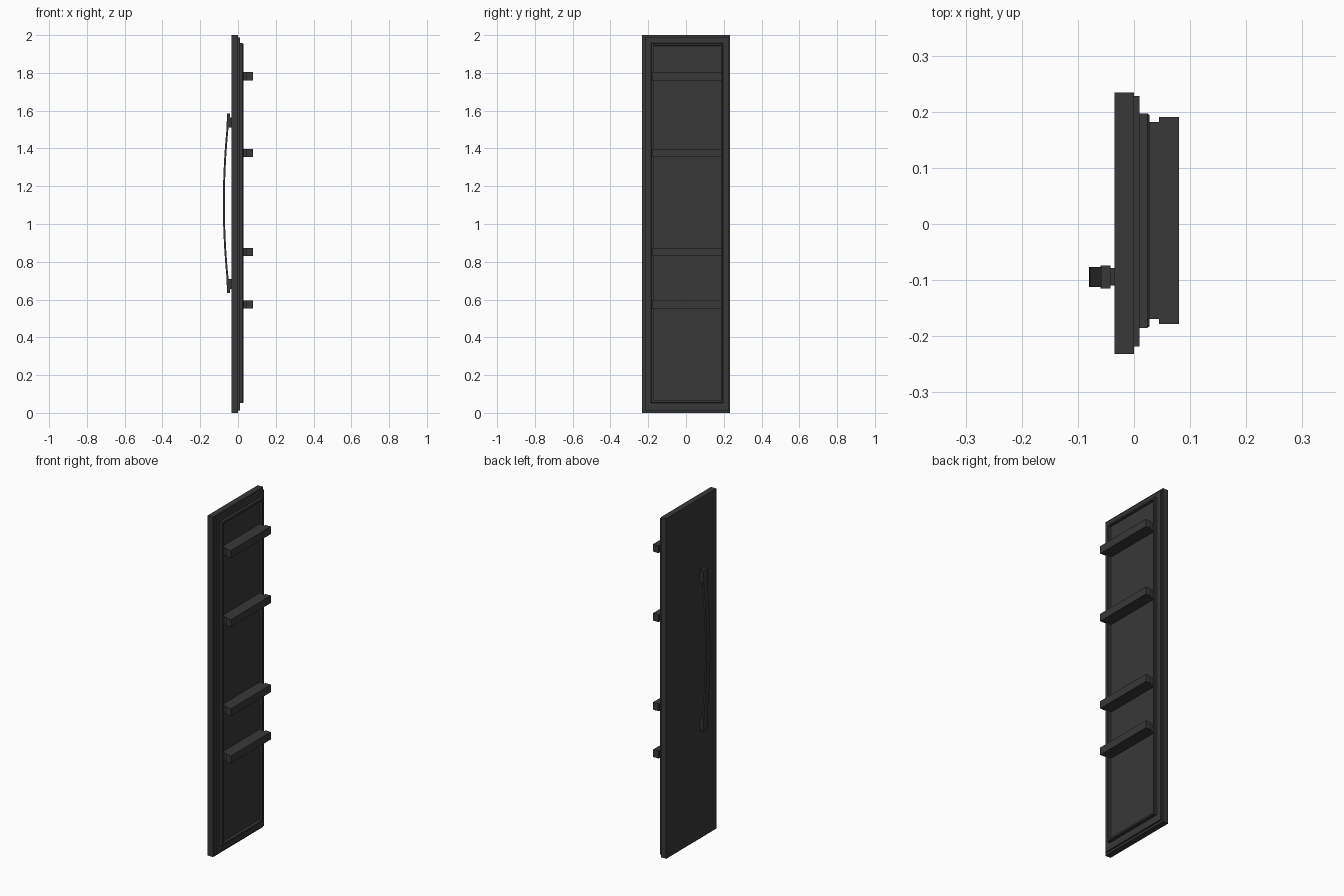
import bpy, bmesh, math

if "Cube" in bpy.data.objects:
    bpy.data.objects.remove(bpy.data.objects["Cube"])

dark = bpy.data.materials.new("dark_grey")
dark.diffuse_color = (0.04, 0.04, 0.04, 1)
dark.use_nodes = True
dark.node_tree.nodes["Principled BSDF"].inputs["Base Color"].default_value = dark.diffuse_color


def finish(name, bm):
    bmesh.ops.recalc_face_normals(bm, faces=bm.faces)
    me = bpy.data.meshes.new(name)
    bm.to_mesh(me)
    bm.free()
    me.materials.append(dark)
    ob = bpy.data.objects.new(name, me)
    bpy.context.collection.objects.link(ob)
    return ob


def stack(name, loops):
    """Rectangular loops (x, y0, y1, z0, z1) bridged along x and capped."""
    bm = bmesh.new()
    rings = [[bm.verts.new((x, y, z)) for y, z in
              ((y0, z0), (y1, z0), (y1, z1), (y0, z1))]
             for x, y0, y1, z0, z1 in loops]
    for a, b in zip(rings, rings[1:]):
        for i in range(4):
            j = (i + 1) % 4
            bm.faces.new((a[i], a[j], b[j], b[i]))
    bm.faces.new(rings[0])
    bm.faces.new(rings[-1])
    return finish(name, bm)


def extrude_profile(name, pts, y0, y1):
    """Profile in the xz plane, extruded along y."""
    bm = bmesh.new()
    f = bm.faces.new([bm.verts.new((x, y0, z)) for x, z in pts])
    r = bmesh.ops.extrude_face_region(bm, geom=[f])
    vs = [v for v in r["geom"] if isinstance(v, bmesh.types.BMVert)]
    bmesh.ops.translate(bm, vec=(0, y1 - y0, 0), verts=vs)
    return finish(name, bm)


# outer door panel
stack("door_panel", [(-0.035, -0.232, 0.234, 0, 2), (0, -0.232, 0.234, 0, 2)])

# seal and raised inner liner with a recessed centre
stack("door_seal", [(0, -0.218, 0.228, 0.012, 1.988),
                    (0.010, -0.218, 0.228, 0.012, 1.988)])
stack("inner_liner", [(0.009, -0.185, 0.197, 0.052, 1.957),
                      (0.024, -0.185, 0.197, 0.052, 1.957),
                      (0.028, -0.182, 0.194, 0.055, 1.954),
                      (0.028, -0.172, 0.185, 0.065, 1.944),
                      (0.012, -0.171, 0.184, 0.066, 1.943)])

# door shelves: a narrow root inside the recess and a wider front
for i, z in enumerate((0.552, 0.830, 1.354, 1.760)):
    t = z + 0.044
    stack(f"door_shelf_{i + 1}", [(0.012, -0.169, 0.182, z, t),
                                  (0.045, -0.169, 0.182, z, t),
                                  (0.045, -0.178, 0.191, z, t),
                                  (0.080, -0.178, 0.191, z, t)])

# bowed handle bar
mid, half, n = 1.11, 0.475, 16
curve = [(-0.080 + 0.028 * (t / n * 2 - 1) ** 2, mid + half * (t / n * 2 - 1))
         for t in range(n + 1)]
bar = curve + [(x + 0.010, z) for x, z in reversed(curve)]
extrude_profile("handle_bar", bar, -0.112, -0.077).data.shade_smooth()
bpy.context.view_layer.objects.active = bpy.data.objects["handle_bar"]
bpy.data.objects["handle_bar"].select_set(True)
bpy.ops.object.shade_smooth_by_angle(angle=math.radians(30))

# handle end brackets and their mounting feet, mirrored top and bottom
for side, label in ((1, "top"), (-1, "bottom")):
    block = [(-0.059, 0.475), (-0.042, 0.475), (-0.042, 0.40), (-0.060, 0.40)]
    foot = [(-0.044, 0.455), (-0.034, 0.455), (-0.034, 0.40), (-0.044, 0.40)]
    extrude_profile(f"handle_bracket_{label}",
                    [(x, mid + side * z) for x, z in block], -0.115, -0.074)
    extrude_profile(f"handle_foot_{label}",
                    [(x, mid + side * z) for x, z in foot], -0.110, -0.078)
